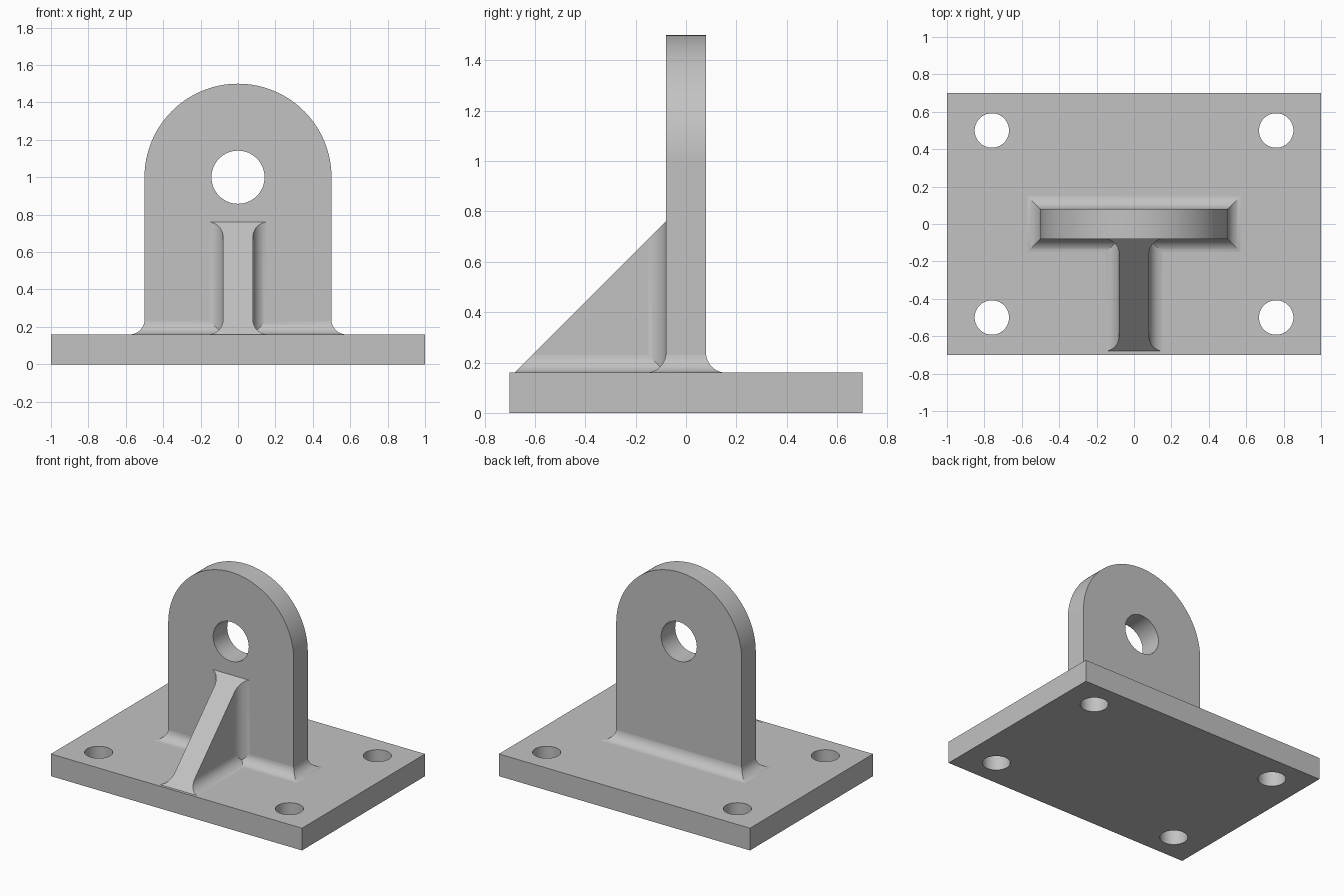
import bpy
import bmesh
from math import sin, cos, pi, radians

if "Cube" in bpy.data.objects:
    bpy.data.objects.remove(bpy.data.objects["Cube"], do_unlink=True)

BASE_TOP = 0.16    # upper face of the base plate
HALF = 0.08        # half thickness of lug and gusset
LUG_R = 0.5        # half width and arch radius of the lug
EYE_Z = 1.0        # height of the eye and arch centre
FILLET = 0.08
EPS = 0.0005       # sinks fillets slightly so unions stay clean

steel = bpy.data.materials.new("plain_grey")
steel.use_nodes = True
grey = (0.54, 0.54, 0.54, 1)
steel.diffuse_color = grey
steel.node_tree.nodes["Principled BSDF"].inputs["Base Color"].default_value = grey


def loft(name, rings):
    """Closed solid through a list of matching point rings."""
    bm = bmesh.new()
    loops = [[bm.verts.new(p) for p in ring] for ring in rings]
    for a, b in zip(loops, loops[1:]):
        for i in range(len(a)):
            j = (i + 1) % len(a)
            bm.faces.new((a[i], a[j], b[j], b[i]))
    bm.faces.new(loops[0])
    bm.faces.new(loops[-1])
    bmesh.ops.recalc_face_normals(bm, faces=bm.faces)
    mesh = bpy.data.meshes.new(name)
    bm.to_mesh(mesh)
    bm.free()
    mesh.materials.append(steel)
    obj = bpy.data.objects.new(name, mesh)
    bpy.context.collection.objects.link(obj)
    return obj


def rect(x0, x1, y0, y1):
    return [(x0, y0), (x1, y0), (x1, y1), (x0, y1)]


def circle(cx, cy, r, n=64):
    return [(cx + r * cos(2 * pi * i / n), cy + r * sin(2 * pi * i / n)) for i in range(n)]


def prism_z(name, pts, z0, z1):
    return loft(name, [[(x, y, z) for x, y in pts] for z in (z0, z1)])


def prism_y(name, pts, y0, y1):
    return loft(name, [[(x, y, z) for x, z in pts] for y in (y0, y1)])


def prism_x(name, pts, x0, x1):
    return loft(name, [[(x, y, z) for y, z in pts] for x in (x0, x1)])


def combine(target, tool, operation):
    """Apply an exact boolean and discard the tool."""
    mod = target.modifiers.new(operation.lower(), "BOOLEAN")
    mod.operation, mod.object, mod.solver = operation, tool, "EXACT"
    bpy.context.view_layer.objects.active = target
    bpy.ops.object.modifier_apply(modifier=mod.name)
    bpy.data.objects.remove(tool, do_unlink=True)


def fillet_steps(n=12):
    """Outward offset and height pairs of a concave quarter round."""
    steps = []
    for i in range(n + 1):
        a = pi / 2 * i / n
        steps.append((FILLET * (1 - cos(a)) - EPS, FILLET * (1 - sin(a)) - EPS))
    return steps + [(FILLET - EPS, -0.03)]


# Base plate
bracket = prism_z("lug_bracket", rect(-1, 1, -0.7, 0.7), 0, BASE_TOP)

# Upright lug with rounded top
arch = [(LUG_R * cos(pi * i / 64), EYE_Z + LUG_R * sin(pi * i / 64)) for i in range(65)]
lug = prism_y("lug", arch + [(-LUG_R, 0.1), (LUG_R, 0.1)], -HALF, HALF)

# Mitred fillet around the foot of the lug
lug_foot = loft("lug_foot", [
    [(x, y, BASE_TOP + h) for x, y in rect(-LUG_R - d, LUG_R + d, -HALF - d, HALF + d)]
    for d, h in fillet_steps()])

# Gusset web with fillets along the plate and along the lug
gusset = prism_z("gusset", rect(-HALF, HALF, -1, 0), 0.1, 1)
floor_fillet = loft("floor_fillet", [
    [(x, y, BASE_TOP + h) for x, y in rect(-HALF - d, HALF + d, -1.1, 0.1)]
    for d, h in fillet_steps()])
wall_fillet = loft("wall_fillet", [
    [(x, -HALF - h, z) for x, z in rect(-HALF - d, HALF + d, 0.05, 1.1)]
    for d, h in fillet_steps()])
combine(gusset, floor_fillet, "UNION")
combine(gusset, wall_fillet, "UNION")

# Trim the gusset to its sloping face
wedge = prism_x("wedge", [(-0.69, 0.15), (-0.07, 0.15), (-0.07, 0.77)], -0.3, 0.3)
combine(gusset, wedge, "INTERSECT")

for part in (lug, lug_foot, gusset):
    combine(bracket, part, "UNION")

# Eye through the lug and four bolt holes through the plate
combine(bracket, prism_y("eye_cutter", circle(0, EYE_Z, 0.142), -0.5, 0.5), "DIFFERENCE")
for sx in (-1, 1):
    for sy in (-1, 1):
        hole = prism_z("bolt_cutter", circle(sx * 0.76, sy * 0.5, 0.092), -0.2, 0.4)
        combine(bracket, hole, "DIFFERENCE")

# Smooth rounds, crisp edges, flat faces kept flat
bpy.ops.object.select_all(action="DESELECT")
bracket.select_set(True)
bpy.context.view_layer.objects.active = bracket
bpy.ops.object.shade_smooth_by_angle(angle=radians(25))
flat = bracket.modifiers.new("flat_face_normals", "WEIGHTED_NORMAL")
flat.keep_sharp = True
